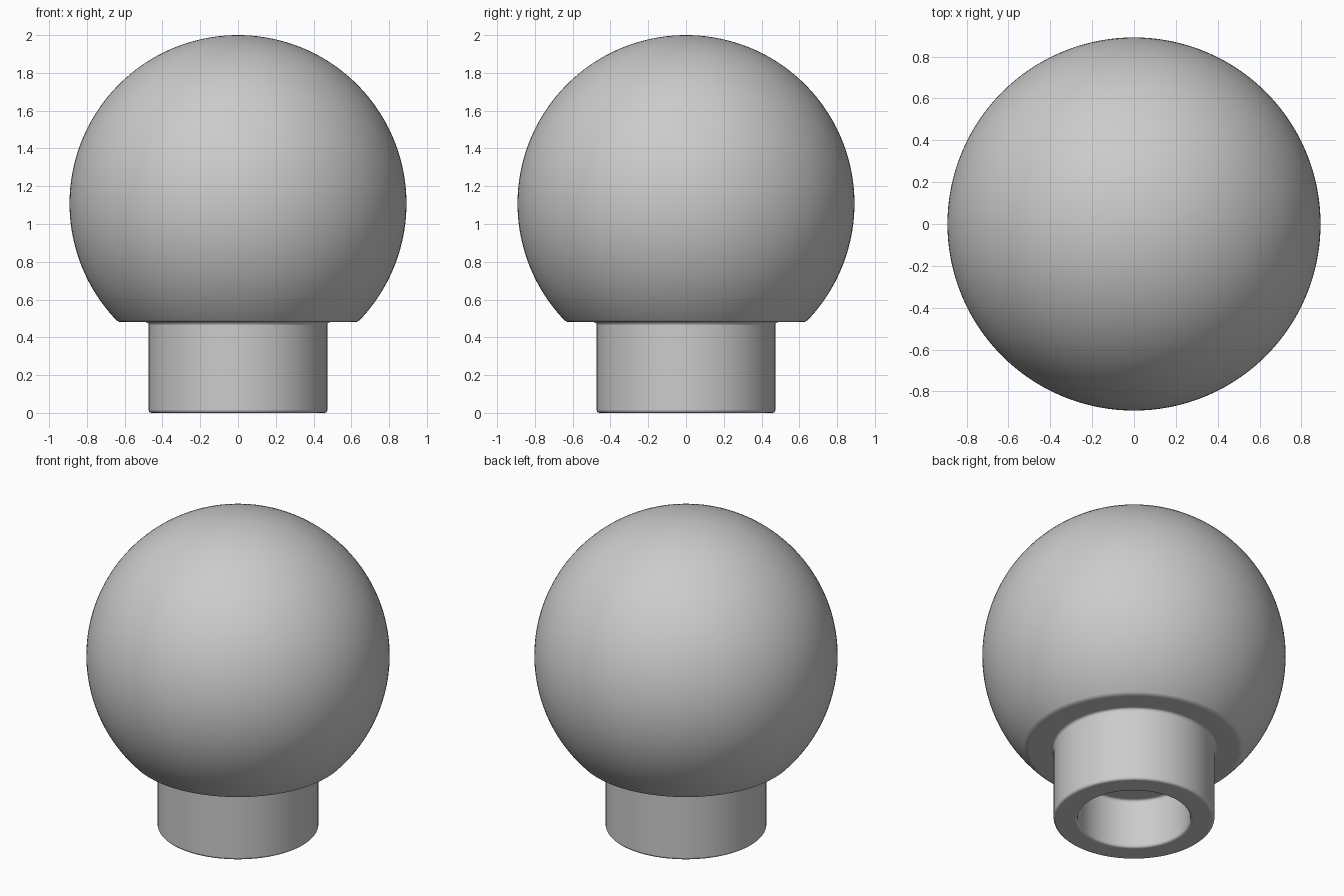
import bpy, bmesh
from math import sin, cos, acos, pi, radians

if "Cube" in bpy.data.objects:
    bpy.data.objects.remove(bpy.data.objects["Cube"])

# Main dimensions
BALL_R = 0.892
BALL_Z = 2 - BALL_R
CUT_Z = 0.48        # flat underside of the ball
COLLAR_R = 0.473
BORE_R = 0.331
BORE_TOP = 0.32
STEPS = 128
ARC = 56

# Plain grey material
grey = bpy.data.materials.new("plain_grey")
grey.use_nodes = True
colour = (0.6, 0.6, 0.6, 1)
grey.diffuse_color = colour
grey.node_tree.nodes["Principled BSDF"].inputs["Base Color"].default_value = colour

# Half profile: ball from the pole to the cut, then collar and blind bore
end = acos((CUT_Z - BALL_Z) / BALL_R)
profile = [(BALL_R * sin(end * i / ARC), BALL_Z + BALL_R * cos(end * i / ARC))
           for i in range(ARC + 1)]
profile += [(COLLAR_R, CUT_Z), (COLLAR_R, 0), (BORE_R, 0),
            (BORE_R, BORE_TOP), (0, BORE_TOP)]

# Revolve the profile into one closed body
bm = bmesh.new()
verts = [bm.verts.new((r, 0, z)) for r, z in profile]
edges = [bm.edges.new(pair) for pair in zip(verts, verts[1:])]
bmesh.ops.spin(bm, geom=verts + edges, cent=(0, 0, 0), axis=(0, 0, 1),
               angle=2 * pi, steps=STEPS)
bmesh.ops.remove_doubles(bm, verts=bm.verts, dist=0.0001)
bmesh.ops.recalc_face_normals(bm, faces=bm.faces)
mesh = bpy.data.meshes.new("ball_knob")
bm.to_mesh(mesh)
bm.free()
mesh.materials.append(grey)
knob = bpy.data.objects.new("ball_knob", mesh)
bpy.context.collection.objects.link(knob)

# Small rounding on the rims
bevel = knob.modifiers.new("rounded_rims", "BEVEL")
bevel.width = 0.014
bevel.segments = 3
bevel.limit_method = "ANGLE"
bevel.angle_limit = radians(30)

bpy.ops.object.select_all(action="DESELECT")
knob.select_set(True)
bpy.context.view_layer.objects.active = knob
bpy.ops.object.shade_smooth_by_angle(angle=radians(40))
